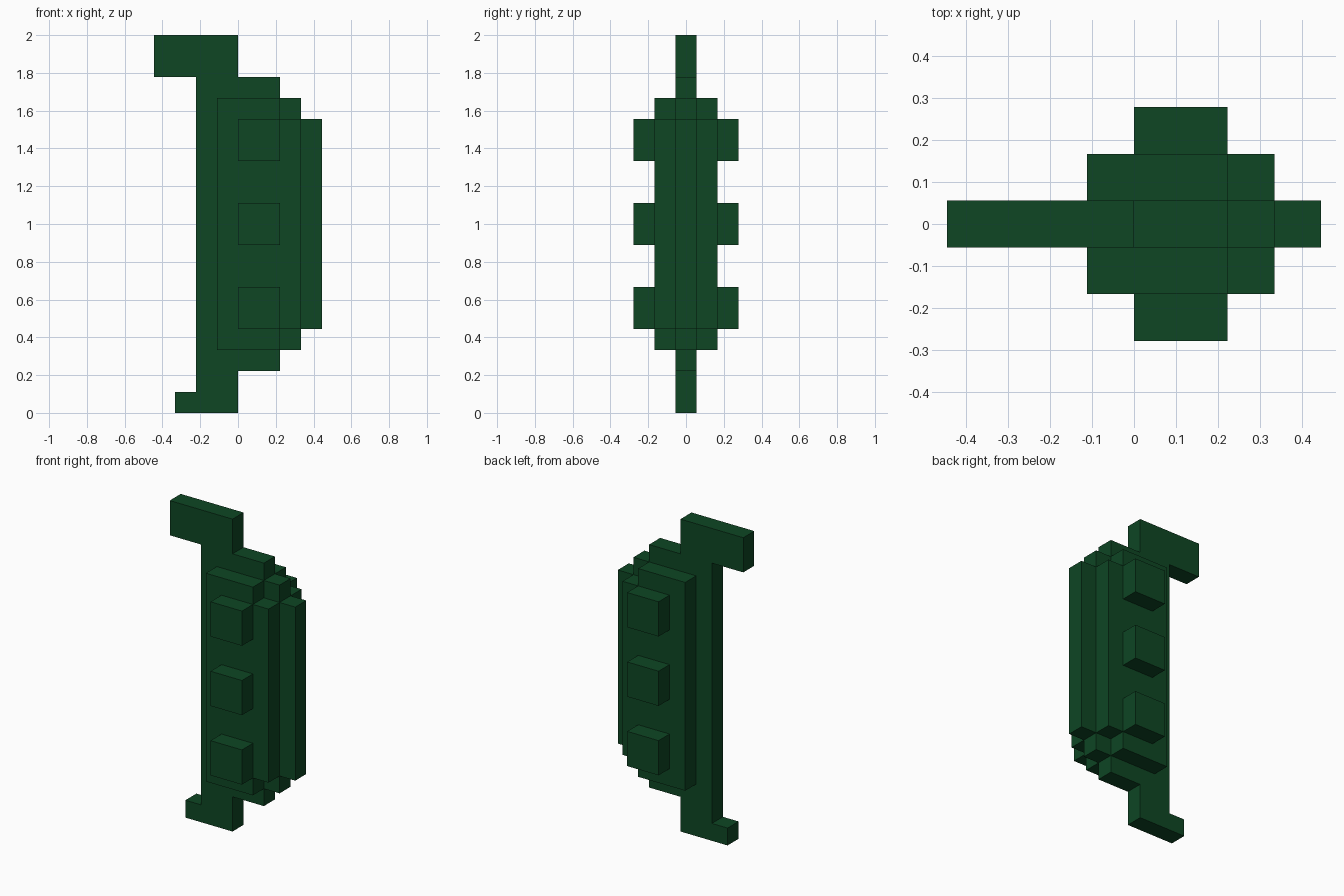
import bpy
import bmesh

cube = bpy.data.objects.get("Cube")
if cube:
    bpy.data.objects.remove(cube, do_unlink=True)

U = 1 / 9  # one block of the grid the model is stepped on

green = bpy.data.materials.new("dark green")
color = (0.0044, 0.0612, 0.0176, 1)
green.diffuse_color = color
green.use_nodes = True
bsdf = green.node_tree.nodes["Principled BSDF"]
bsdf.inputs["Base Color"].default_value = color
bsdf.inputs["Roughness"].default_value = 0.8


def extrude_profile(name, points, y0, y1):
    """Extrude an x-z outline, in blocks, from y0 to y1."""
    bm = bmesh.new()
    face = bm.faces.new([bm.verts.new((x * U, y0 * U, z * U)) for x, z in points])
    ext = bmesh.ops.extrude_face_region(bm, geom=[face])
    moved = [v for v in ext["geom"] if isinstance(v, bmesh.types.BMVert)]
    bmesh.ops.translate(bm, verts=moved, vec=(0, (y1 - y0) * U, 0))
    bmesh.ops.recalc_face_normals(bm, faces=bm.faces)
    mesh = bpy.data.meshes.new(name)
    bm.to_mesh(mesh)
    bm.free()
    mesh.materials.append(green)
    obj = bpy.data.objects.new(name, mesh)
    bpy.context.collection.objects.link(obj)
    return obj


# Central blade: spine, top hook, foot and stepped belly
extrude_profile("core_blade", [
    (-3, 0), (0, 0), (0, 2), (2, 2), (2, 3), (3, 3), (3, 4), (4, 4),
    (4, 14), (3, 14), (3, 15), (2, 15), (2, 16), (0, 16), (0, 18),
    (-4, 18), (-4, 16), (-2, 16), (-2, 1), (-3, 1)], -0.5, 0.5)

# Stepped side plates and their square studs, front and back
plate = [(-1, 3), (2, 3), (2, 4), (3, 4), (3, 14), (2, 14), (2, 15), (-1, 15)]
for side, s in (("front", -1), ("back", 1)):
    extrude_profile(side + "_plate", plate, s * 0.5, s * 1.5)
    for label, z in (("lower", 4), ("middle", 8), ("upper", 12)):
        stud = [(0, z), (2, z), (2, z + 2), (0, z + 2)]
        extrude_profile(f"{side}_{label}_stud", stud, s * 1.5, s * 2.5)
